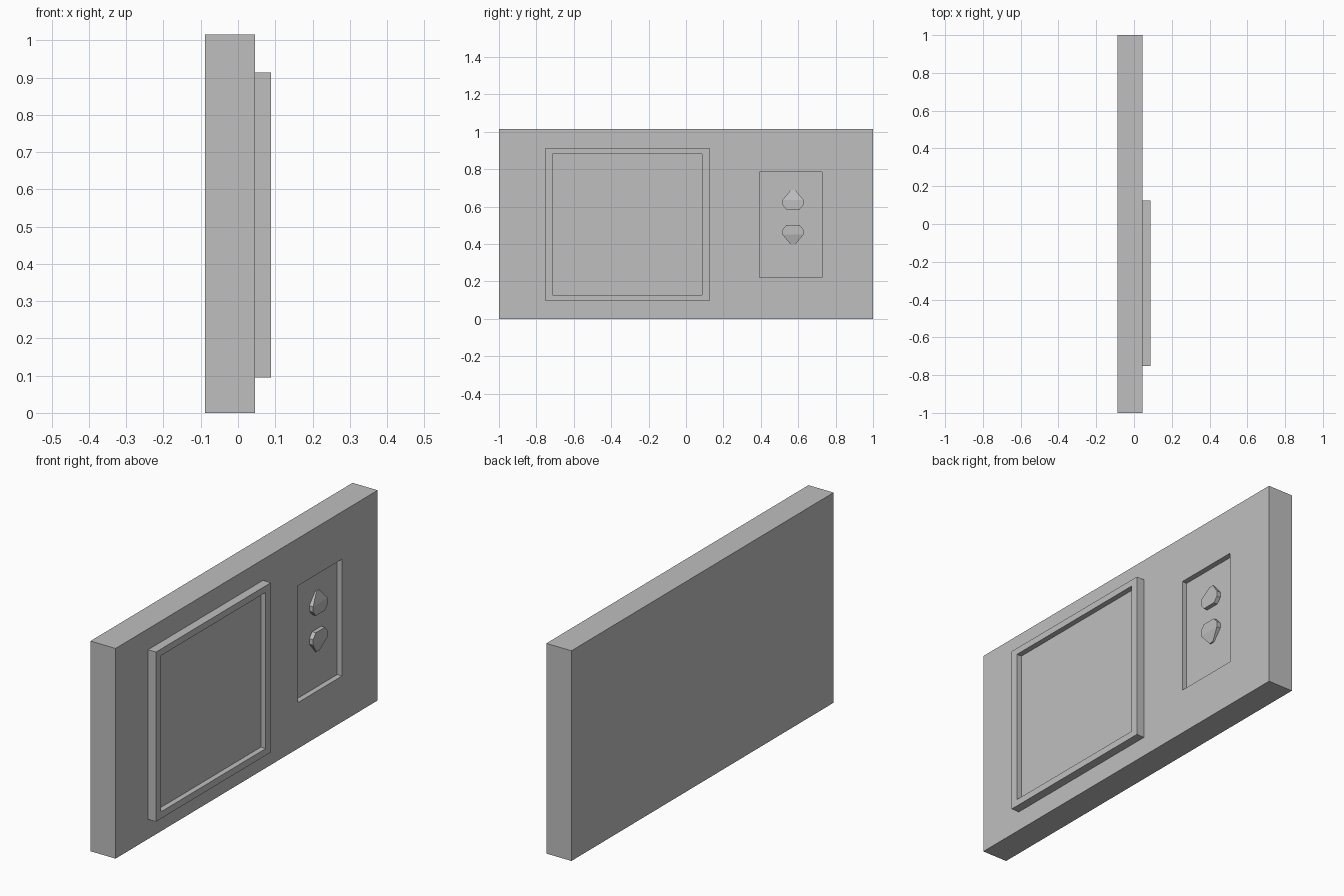
import bpy
import bmesh

cube = bpy.data.objects.get("Cube")
if cube:
    bpy.data.objects.remove(cube, do_unlink=True)

grey = bpy.data.materials.new("plain grey")
grey.use_nodes = True
colour = (0.52, 0.52, 0.52, 1)
grey.diffuse_color = colour
grey.node_tree.nodes["Principled BSDF"].inputs["Base Color"].default_value = colour


def add_object(name, bm):
    bmesh.ops.recalc_face_normals(bm, faces=bm.faces)
    mesh = bpy.data.meshes.new(name)
    bm.to_mesh(mesh)
    bm.free()
    mesh.materials.append(grey)
    obj = bpy.data.objects.new(name, mesh)
    bpy.context.collection.objects.link(obj)
    return obj


def box(name, xs, ys, zs):
    bm = bmesh.new()
    bmesh.ops.create_cube(bm, size=1)
    for v in bm.verts:
        v.co = [r[0] if c < 0 else r[1] for c, r in zip(v.co, (xs, ys, zs))]
    return add_object(name, bm)


def cut(obj, xs, ys, zs):
    cutter = box(obj.name + "_cutter", xs, ys, zs)
    cutter.hide_render = True
    cutter.hide_set(True)
    cutter.display_type = 'WIRE'
    mod = obj.modifiers.new("recess", 'BOOLEAN')
    mod.operation = 'DIFFERENCE'
    mod.solver = 'EXACT'
    mod.object = cutter


# Wall slab with a recessed button pocket
FACE, FRONT, FLOOR = 0.046, 0.088, 0.02
slab = box("panel", (-FRONT, FACE), (-1, 1), (0, 1.015))
cut(slab, (FLOOR, 0.2), (0.393, 0.728), (0.222, 0.786))

# Raised screen frame with a shallow inset screen
frame = box("screen_frame", (FACE, FRONT), (-0.752, 0.125), (0.095, 0.914))
cut(frame, (0.062, 0.2), (-0.714, 0.086), (0.128, 0.882))


# Arrow buttons: bevelled house outline, thinner toward the point
def arrow_button(name, direction):
    half = [(0.035, 0.041), (0.056, 0.066), (0.056, 0.093), (0.012, 0.146)]
    outline = half + [(-y, h) for y, h in reversed(half)]
    bm = bmesh.new()
    rings = []
    for top in (False, True):
        ring = []
        for y, h in outline:
            x = FLOOR
            if top:
                x += 0.007 if h > 0.1 else 0.02
            ring.append(bm.verts.new((x, 0.572 + y, 0.543 + direction * h)))
        rings.append(ring)
    low, high = rings
    n = len(outline)
    bm.faces.new(low)
    for i in range(n):
        j = (i + 1) % n
        bm.faces.new((low[i], low[j], high[j], high[i]))
    bm.faces.new(high[:3] + high[5:])
    bm.faces.new(high[2:6])
    return add_object(name, bm)


arrow_button("up_button", 1)
arrow_button("down_button", -1)
